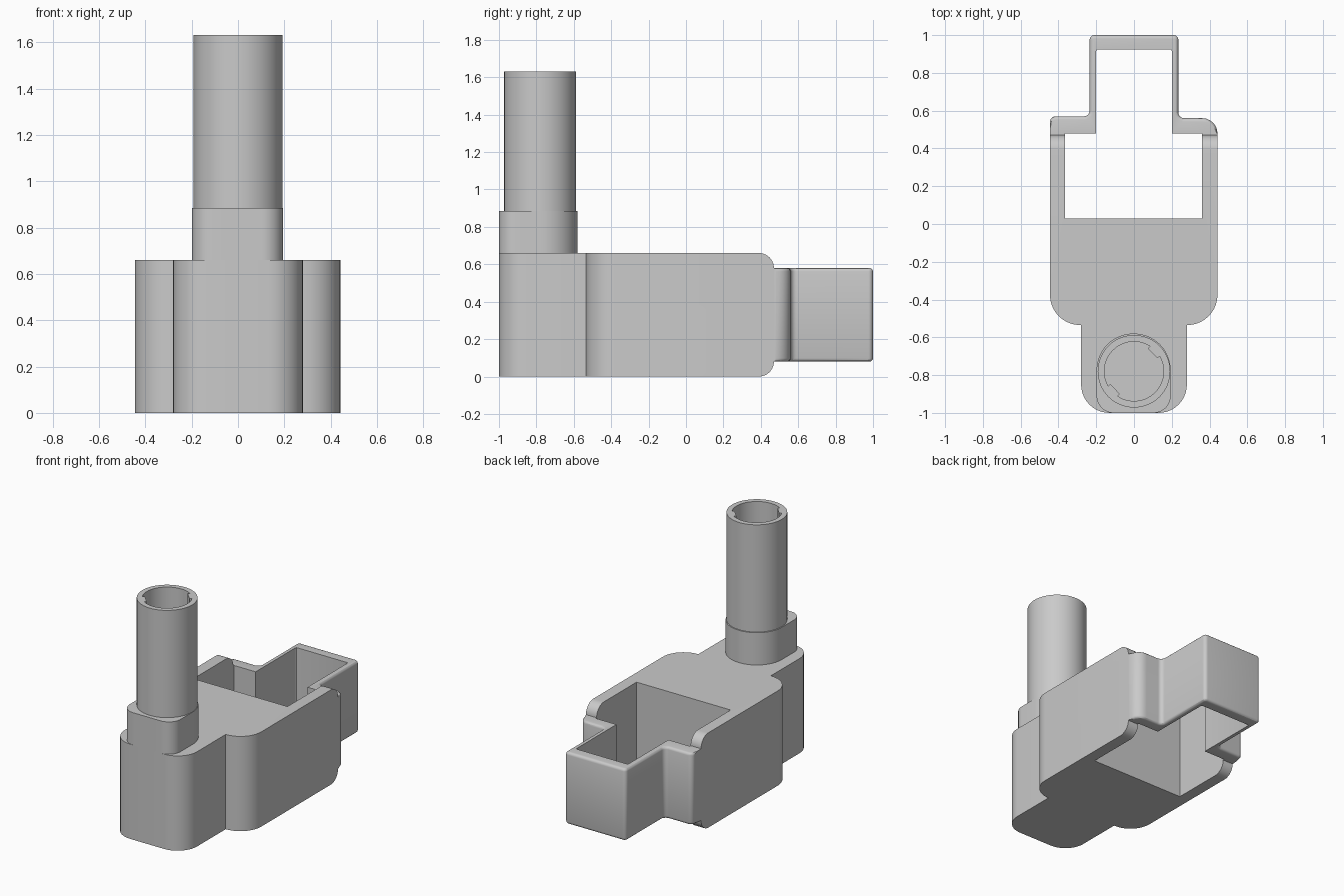
import bpy, bmesh, math
from mathutils import Vector

cube = bpy.data.objects.get("Cube")
if cube:
    bpy.data.objects.remove(cube, do_unlink=True)

GREY = 0.59
grey = bpy.data.materials.new("plain grey")
grey.use_nodes = True
grey.diffuse_color = (GREY, GREY, GREY, 1)
grey.node_tree.nodes["Principled BSDF"].inputs["Base Color"].default_value = (GREY, GREY, GREY, 1)


def rounded(corners, steps=10):
    """Outline from (x, y, radius) right-angled corners, anticlockwise."""
    pts = []
    for i, (x, y, r) in enumerate(corners):
        p = Vector((x, y))
        if not r:
            pts.append(p)
            continue
        to_prev = (Vector(corners[i - 1][:2]) - p).normalized()
        to_next = (Vector(corners[(i + 1) % len(corners)][:2]) - p).normalized()
        centre = p + r * (to_prev + to_next)
        for k in range(steps + 1):
            a = math.pi / 2 * k / steps
            pts.append(centre - r * (to_next * math.cos(a) + to_prev * math.sin(a)))
    return pts


def circle(y, r, n=64):
    return [Vector((r * math.cos(math.tau * k / n), y + r * math.sin(math.tau * k / n)))
            for k in range(n)]


def prism(name, outline, z0, z1, bevel=0, segments=4, pick=None):
    """Solid between two heights, rounding the level edges chosen by pick."""
    bm = bmesh.new()
    low = [bm.verts.new((p.x, p.y, z0)) for p in outline]
    high = [bm.verts.new((p.x, p.y, z1)) for p in outline]
    bm.faces.new(low[::-1])
    bm.faces.new(high)
    for i in range(len(low)):
        j = (i + 1) % len(low)
        bm.faces.new((low[i], low[j], high[j], high[i]))
    bm.normal_update()
    if bevel:
        edges = [e for e in bm.edges
                 if abs(e.verts[0].co.z - e.verts[1].co.z) < 1e-5
                 and all(pick(v.co) for v in e.verts)]
        bmesh.ops.bevel(bm, geom=edges, offset=bevel, segments=segments,
                        profile=0.5, affect='EDGES', clamp_overlap=False)
    mesh = bpy.data.meshes.new(name)
    bm.to_mesh(mesh)
    bm.free()
    mesh.materials.append(grey)
    obj = bpy.data.objects.new(name, mesh)
    bpy.context.collection.objects.link(obj)
    return obj


def activate(obj):
    bpy.ops.object.select_all(action='DESELECT')
    obj.select_set(True)
    bpy.context.view_layer.objects.active = obj


def cut(obj, cutter):
    activate(obj)
    mod = obj.modifiers.new("cut", 'BOOLEAN')
    mod.operation = 'DIFFERENCE'
    mod.solver = 'EXACT'
    mod.object = cutter
    bpy.ops.object.modifier_apply(modifier=mod.name)


def smooth(obj):
    activate(obj)
    bpy.ops.object.shade_smooth_by_angle(angle=math.radians(30))


# Main housing with a narrower rounded nose and rounded rear edges
BACK = 0.47
body = prism("housing", rounded([
    (-0.28, -1, 0.15), (0.28, -1, 0.15), (0.28, -0.535, 0), (0.442, -0.535, 0.16),
    (0.442, BACK, 0), (-0.445, BACK, 0), (-0.445, -0.535, 0.16), (-0.28, -0.535, 0)]),
    0, 0.66, bevel=0.08, segments=10, pick=lambda c: c.y > BACK - 0.001)

# Lower rear frame stepping in to a narrow neck
frame = prism("rear_frame", rounded([
    (0.442, BACK, 0), (0.442, 0.56, 0.08), (0.235, 0.56, 0.03), (0.235, 1, 0.025),
    (-0.235, 1, 0.025), (-0.235, 0.57, 0.03), (-0.445, 0.57, 0.03), (-0.445, BACK, 0)], 6),
    0.08, 0.58, bevel=0.018, segments=3, pick=lambda c: c.y > BACK + 0.01)

# Opening running right through housing and frame
opening = prism("opening_cutter", rounded([
    (-0.365, 0.03, 0), (0.36, 0.03, 0), (0.36, 0.48, 0), (0.2, 0.48, 0),
    (0.2, 0.925, 0.01), (-0.2, 0.925, 0.01), (-0.2, 0.48, 0), (-0.365, 0.48, 0)], 3),
    -0.2, 1)
for part in (body, frame):
    cut(part, opening)
    smooth(part)

# Collar flush with the nose, round at the back
collar = prism("tube_collar", rounded([
    (-0.198, -1, 0.09), (0.194, -1, 0.09), (0.194, -0.58, 0.194), (-0.198, -0.58, 0.194)], 16),
    0.65, 0.885)
smooth(collar)

# Upright tube with a bore
TUBE_Y, TUBE_TOP = -0.78, 1.632
tube = prism("tube", circle(TUBE_Y, 0.192), 0.87, TUBE_TOP)
bore = prism("bore_cutter", circle(TUBE_Y, 0.157), 0.89, 1.8)
cut(tube, bore)
smooth(tube)

# Two opposite keys inside the bore
for side, angle in (("back", 44), ("front", 223)):
    a = math.radians(angle)
    out, across = Vector((math.cos(a), math.sin(a))), Vector((-math.sin(a), math.cos(a)))
    centre = Vector((0, TUBE_Y))
    prism(side + "_key", [centre + out * r + across * w for r, w in
                          ((0.137, -0.037), (0.158, -0.037), (0.158, 0.037), (0.137, 0.037))],
          0.88, TUBE_TOP)

for cutter in (opening, bore):
    bpy.data.objects.remove(cutter, do_unlink=True)
